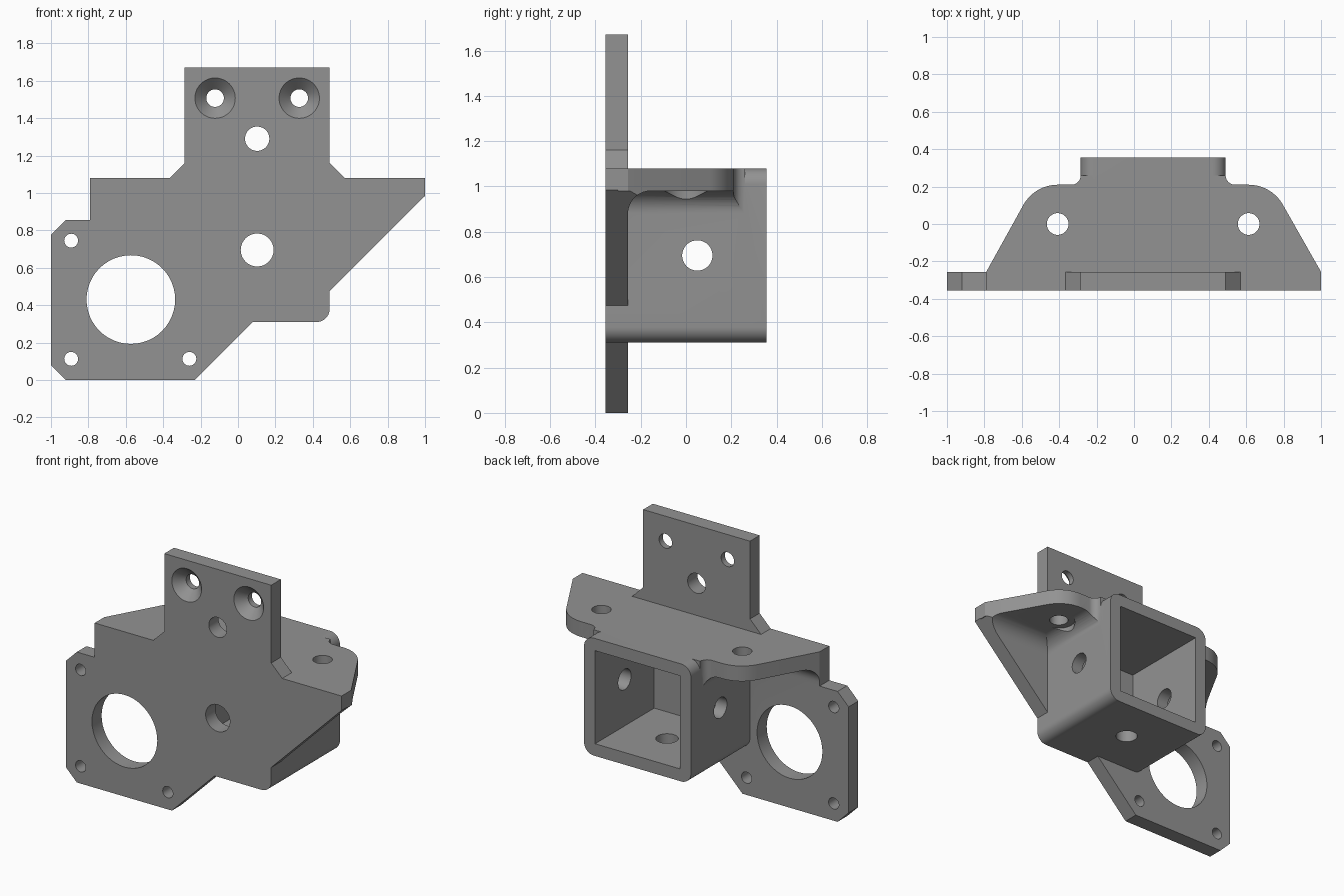
import bpy, bmesh, math

if "Cube" in bpy.data.objects:
    bpy.data.objects.remove(bpy.data.objects["Cube"])

X0, X1 = -0.285, 0.49          # tube sides
Z0, Z1 = 0.31, 1.08            # tube bottom and top
FRONT, BACK, END = -0.356, -0.256, 0.356   # plate front, plate back, tube end
MID = (X0 + X1) / 2

grey = bpy.data.materials.new("grey")
grey.diffuse_color = (0.29, 0.29, 0.29, 1)
grey.use_nodes = True
grey.node_tree.nodes["Principled BSDF"].inputs["Base Color"].default_value = grey.diffuse_color


def place(axis, u, v, w):
    return {"x": (w, u, v), "y": (u, w, v), "z": (u, v, w)}[axis]


def loft(name, axis, rings):
    """Closed solid from (points, position) rings stacked along an axis."""
    bm = bmesh.new()
    loops = [[bm.verts.new(place(axis, u, v, w)) for u, v in pts] for pts, w in rings]
    n = len(loops[0])
    for a, b in zip(loops, loops[1:]):
        for i in range(n):
            bm.faces.new((a[i], a[(i + 1) % n], b[(i + 1) % n], b[i]))
    bm.faces.new(loops[0])
    bm.faces.new(loops[-1])
    bmesh.ops.recalc_face_normals(bm, faces=bm.faces)
    me = bpy.data.meshes.new(name)
    bm.to_mesh(me)
    bm.free()
    me.materials.append(grey)
    ob = bpy.data.objects.new(name, me)
    bpy.context.collection.objects.link(ob)
    return ob


def prism(name, axis, pts, a, b):
    return loft(name, axis, [(pts, a), (pts, b)])


def arc(cx, cy, r, a0, a1, n=10):
    angles = [math.radians(a0 + (a1 - a0) * i / n) for i in range(n + 1)]
    return [(cx + r * math.cos(t), cy + r * math.sin(t)) for t in angles]


def circle(cx, cy, r, n=48):
    return arc(cx, cy, r, 0, 360, n)[:-1]


def combine(ob, other, op):
    mod = ob.modifiers.new(op, "BOOLEAN")
    mod.operation, mod.solver, mod.object = op, "EXACT", other
    bpy.context.view_layer.objects.active = ob
    bpy.ops.object.modifier_apply(modifier=mod.name)
    bpy.data.objects.remove(other)


def drill(ob, axis, u, v, r, a, b):
    combine(ob, prism("drill", axis, circle(u, v, r), a, b), "DIFFERENCE")


# Outlines
plate_pts = ([(-0.92, 0), (-0.23, 0), (0.08, Z0)]
             + arc(X1 - 0.07, Z0 + 0.07, 0.07, -90, 0)
             + [(X1, 0.475), (1, 0.985), (1, Z1), (0.57, Z1), (X1, 1.16), (X1, 1.67),
                (X0, 1.67), (X0, 1.16), (-0.365, Z1), (-0.79, Z1), (-0.79, 0.855),
                (-0.92, 0.855), (-1, 0.775), (-1, 0.08)])
shelf_pts = ([(-0.79, -0.3), (1, -0.3), (1, BACK)]
             + arc(0.613, 0, 0.21, 30, 90)
             + arc(X1 + 0.05, 0.26, 0.05, 270, 180)
             + arc(X0 - 0.05, 0.26, 0.05, 0, -90)
             + arc(-0.408, 0, 0.21, 90, 150)
             + [(-0.79, BACK)])
tube_pts = []
for cx, cz, a in ((X0 + 0.07, Z0 + 0.07, 180), (X1 - 0.07, Z0 + 0.07, 270),
                  (X1 - 0.07, Z1 - 0.07, 0), (X0 + 0.07, Z1 - 0.07, 90)):
    tube_pts += arc(cx, cz, 0.07, a, a + 90)

# Mounting plate, shelf and square tube
bracket = prism("motor_mount_bracket", "y", plate_pts, FRONT, BACK)
combine(bracket, prism("shelf", "z", shelf_pts, 0.98, Z1), "UNION")
combine(bracket, prism("tube", "y", tube_pts, -0.3, END), "UNION")

# Fillets under the shelf, trimmed to the shelf and plate outlines
side = [(X1 - 0.04, 1.0), (X1 - 0.04, 0.88)] + arc(X1 + 0.1, 0.88, 0.1, 180, 90) + [(X1 + 0.1, 1.0)]
rear = [(-0.29, 1.0), (-0.29, 0.88)] + arc(BACK + 0.1, 0.88, 0.1, 180, 90) + [(BACK + 0.1, 1.0)]
fillets = [prism("right_fillet", "y", side, -0.29, 0.26),
           prism("left_fillet", "y", [(2 * MID - x, z) for x, z in side], -0.29, 0.26),
           prism("rear_fillet", "x", rear, -0.79, 1)]
for f in fillets:
    combine(f, prism("trim", "z", shelf_pts, 0.5, 1.5), "INTERSECT")
    combine(f, prism("trim", "y", plate_pts, -0.6, 0.6), "INTERSECT")
    combine(bracket, f, "UNION")

# Tube cavity, open at the back
w = 0.08
cavity = [(X0 + w, Z0 + w), (X1 - w, Z0 + w), (X1 - w, Z1 - w), (X0 + w, Z1 - w)]
combine(bracket, prism("cavity", "y", cavity, BACK, 0.6), "DIFFERENCE")

# Holes through the plate
for x, z, r in ((-0.573, 0.43, 0.237), (-0.892, 0.745, 0.037), (-0.892, 0.113, 0.037),
                (-0.26, 0.113, 0.037), (MID, 1.29, 0.065), (MID, 0.695, 0.088)):
    drill(bracket, "y", x, z, r, -0.5, -0.1)

# Countersunk screw holes in the top tab
for x in (MID - 0.225, MID + 0.225):
    sink = [(circle(x, 1.507, r), y) for r, y in
            ((0.118, FRONT - 0.01), (0.047, FRONT + 0.061), (0.047, BACK + 0.05))]
    combine(bracket, loft("countersink", "y", sink), "DIFFERENCE")

# Shelf holes with screw head clearance below
for x in (-0.408, 0.613):
    drill(bracket, "z", x, 0, 0.058, 0.9, 1.2)
    drill(bracket, "z", x, 0, 0.1, 0.8, 0.98)

# Cross holes in the tube sides and floor
drill(bracket, "x", 0.05, 0.695, 0.067, X0 - 0.1, X1 + 0.1)
drill(bracket, "z", MID, 0.05, 0.067, 0.2, 0.6)

bpy.ops.object.select_all(action="DESELECT")
bracket.select_set(True)
bpy.context.view_layer.objects.active = bracket
bpy.ops.object.shade_smooth_by_angle(angle=math.radians(25))
